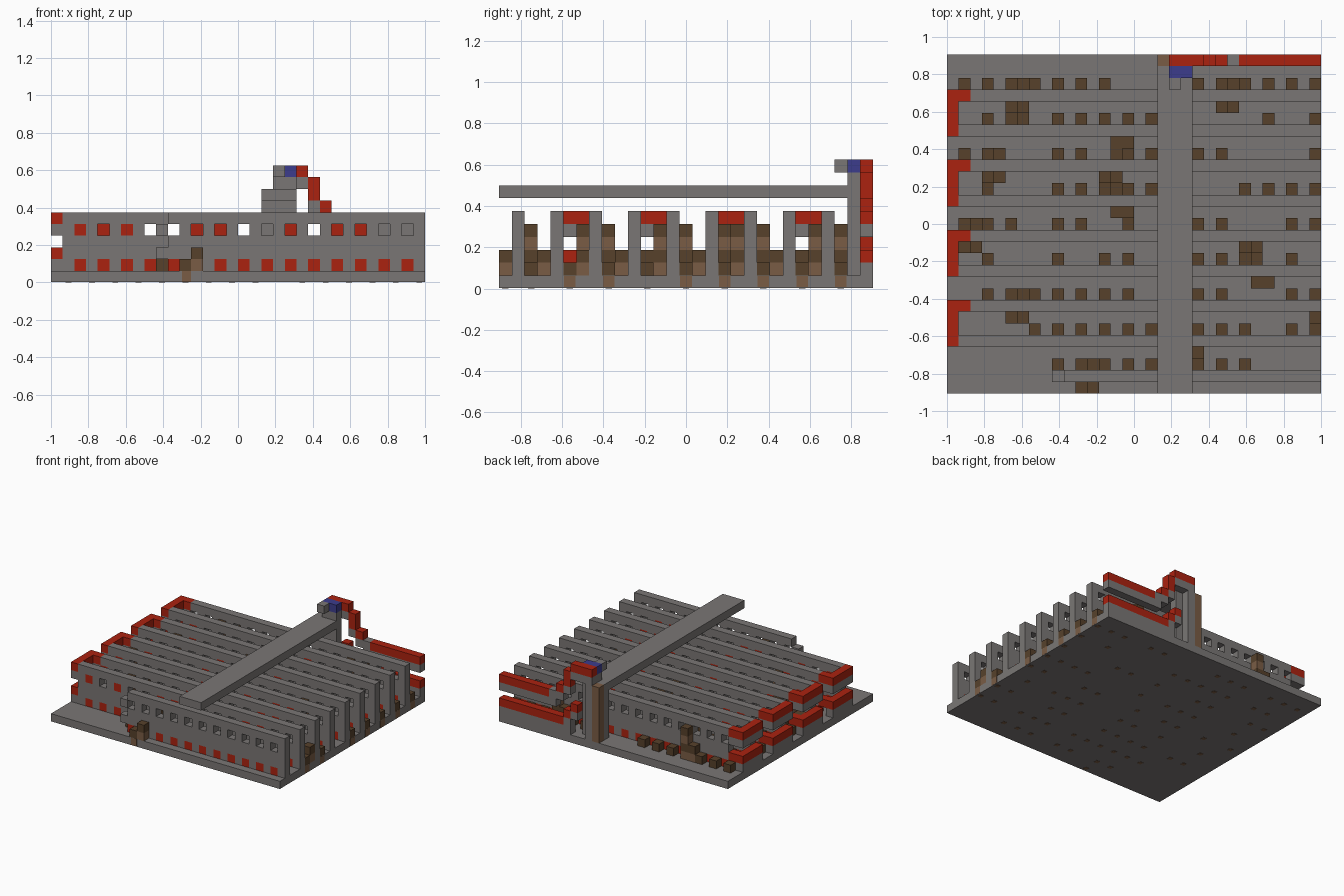
import bpy
import bmesh
import random

random.seed(4)
U = 1 / 16                      # edge of one block
NX, NY = 32, 29                 # blocks across and deep

if "Cube" in bpy.data.objects:
    bpy.data.objects.remove(bpy.data.objects["Cube"])


def material(name, rgb):
    m = bpy.data.materials.new(name)
    m.use_nodes = True
    m.diffuse_color = (*rgb, 1)
    m.node_tree.nodes["Principled BSDF"].inputs["Base Color"].default_value = (*rgb, 1)
    return m


GREY = material("stone grey", (0.195, 0.183, 0.178))
RED = material("signal red", (0.41, 0.016, 0.005))
DARK = material("dark brown", (0.095, 0.053, 0.024))
LIGHT = material("light brown", (0.195, 0.108, 0.06))
BLUE = material("deep blue", (0.046, 0.046, 0.265))


def blocks(name, mat, boxes):
    """One object made of boxes given as (first corner, size) in block units."""
    bm = bmesh.new()
    for (x, y, z), size in boxes:
        cube = bmesh.ops.create_cube(bm, size=1)["verts"]
        for v in cube:
            v.co.x = (x + (v.co.x + 0.5) * size[0] - NX / 2) * U
            v.co.y = (y + (v.co.y + 0.5) * size[1] - NY / 2) * U
            v.co.z = (z + (v.co.z + 0.5) * size[2]) * U
    mesh = bpy.data.meshes.new(name)
    bm.to_mesh(mesh)
    bm.free()
    mesh.materials.append(mat)
    obj = bpy.data.objects.new(name, mesh)
    bpy.context.collection.objects.link(obj)
    return obj


def cell(x, y, z):
    return ((x, y, z), (1, 1, 1))


# Base slab
blocks("base_slab", GREY, [((0, 0, 0.03), (NX, NY, 0.97))])

# Parallel walls pierced by two rows of square holes
HOOK_STARTS = range(4, 23, 6)
wall_rows = range(1, 26, 3)
lower_lights, upper_lights = [], []
seen_red = (2, 4, 6, 12, 14, 20, 24, 26)
for row in wall_rows:
    start = 10 if row == 1 else 2 if row % 6 == 1 else 1
    length = NX - start
    parts = [((start, row, 2), (length, 1, 2)), ((start, row, 5), (length, 1, 1))]
    parts += [cell(x, row, z) for x in range(start | 1, NX, 2) for z in (1, 4)]
    if row == 1:
        parts += [cell(start - 1, row, 2), cell(start - 1, row, 4)]
    blocks(f"wall_{row // 3 + 1}", GREY, parts)
    lower_lights += [cell(x, row, 1) for x in range(start + start % 2, NX, 2)]
for x in seen_red:
    rows = list(wall_rows)[1:-1]
    upper_lights += [cell(x, row, 4) for row in random.sample(rows, 3)]
blocks("lower_red_lights", RED, lower_lights)
blocks("upper_red_lights", RED, upper_lights)

# Hooked rails joining pairs of walls on the right end
rails, supports = [], []
for y in HOOK_STARTS:
    for z in (2, 5):
        for target, level in ((rails, z), (supports, z - 1)):
            target.append(((0, y, level), (1, 4, 1)))
            if target is rails or level == 4:
                target.append(cell(1, y + 3, level))
blocks("hook_rails", RED, rails)
blocks("hook_supports", GREY, supports)

# Brown blocks standing between the walls: row -> columns
PEGS = {
    26: (1, 3, 5, 6, 7, 9, 11, 13, 21, 23, 24, 25, 27, 29, 31),
    24: (5, 6, 23, 24),
    23: (3, 5, 6, 9, 11, 13, 15, 17, 27, 31),
    21: (14, 15),
    20: (1, 3, 4, 9, 11, 14, 15, 17, 21, 23, 31),
    18: (3, 4, 13, 14),
    17: (3, 9, 11, 13, 14, 15, 17, 25, 27, 29, 31),
    15: (14, 15),
    14: (1, 2, 3, 5, 9, 11, 15, 21, 23, 29, 31),
    12: (1, 2, 25, 26),
    11: (3, 9, 13, 15, 21, 23, 25, 26, 29),
    9: (26, 27),
    8: (3, 5, 6, 7, 9, 11, 13, 15, 21, 23, 29, 31),
    6: (5, 6, 31),
    5: (7, 9, 11, 13, 15, 17, 21, 23, 25, 29, 31),
    3: (21,),
    2: (9, 11, 12, 13, 15, 17, 21, 23, 25),
    0: (11, 12),
}
pegs, stems, inlays = [], [], []
for y, columns in PEGS.items():
    for x in columns:
        if y % 3 == 2:
            top = 2 if x % 2 == 0 else 4 if x - 1 in columns else 1
        elif y == 0:
            top = 1 if x % 2 else 2
        else:
            top = 4 if y % 6 == 0 and x % 2 == 0 else 2
        pegs.append(cell(x, y, top))
        if top > 1:
            stems.append(cell(x, y, top - 1))
        if top == 4:
            pegs.append(cell(x, y, 2))
            stems.append(cell(x, y, 1))
        # Inlaid marks where a peg reaches through the slab
        if top == 1:
            inlays.append(((x + 0.25, y + 0.25, 0), (0.5, 0.5, 0.1)))
            if x == NX - 1:
                inlays.append(((NX - 0.1, y + 0.05, 0.1), (0.11, 0.9, 0.88)))
            if y == 0:
                inlays.append(((x + 0.2, -0.01, 0.05), (0.8, 0.1, 0.93)))
blocks("brown_pegs", DARK, pegs)
blocks("peg_stems", LIGHT, stems)
blocks("slab_inlays", LIGHT, inlays)

# Overhead beam and the column carrying it at the back
blocks("overhead_beam", GREY, [((18, 0, 7), (3, 27, 1))])
blocks("back_column", GREY, [((18, 27, 1), (3, 1, 7)), ((19, 27, 8), (2, 1, 1)),
                             ((19, 28, 1), (1, 1, 8)), ((20, 28, 8), (2, 1, 1)),
                             cell(19, 26, 9)])
blocks("brown_pillar", LIGHT, [((18, 28, 1), (1, 1, 7))])
blocks("blue_block", BLUE, [((19, 27, 9), (2, 1, 1))])

# Stepped red line running down from the column to the two back rails
blocks("stepped_line", RED, [((19, 28, 9), (3, 1, 1)), ((22, 28, 7), (1, 1, 2)),
                             cell(23, 28, 6), cell(22, 28, 3), cell(21, 28, 4)])
blocks("line_steps", GREY, [cell(22, 28, 6), ((23, 28, 5), (2, 1, 1)),
                            cell(22, 28, 2), cell(21, 28, 3)])
blocks("back_rails", RED, [((25, 28, 5), (7, 1, 1)), ((23, 28, 2), (9, 1, 1))])
blocks("back_rail_supports", GREY, [((24, 28, 4), (8, 1, 1)), ((22, 28, 1), (10, 1, 1))])
